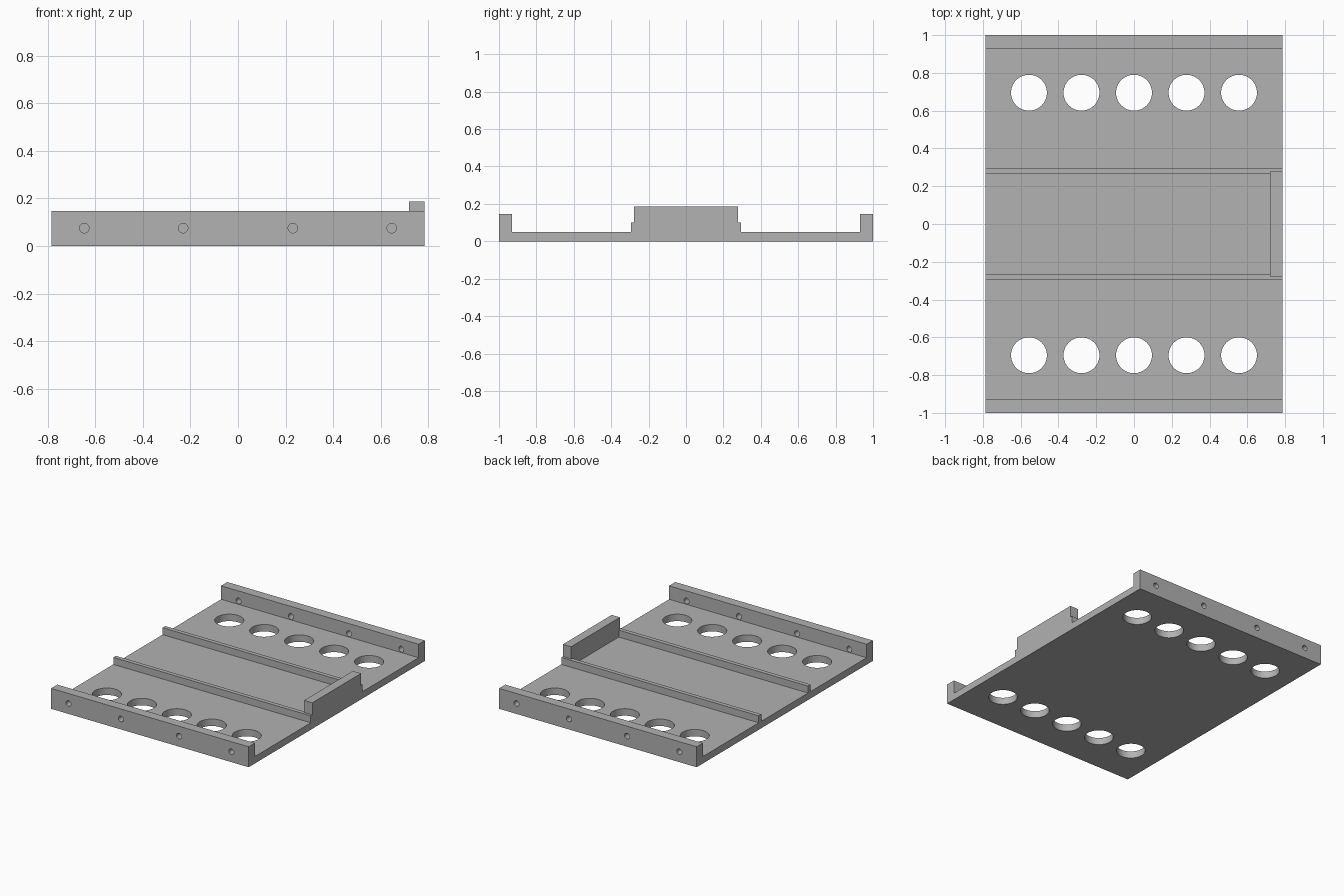
import bpy
import bmesh
from math import radians
from mathutils import Matrix, Vector

cube = bpy.data.objects.get("Cube")
if cube:
    bpy.data.objects.remove(cube, do_unlink=True)

HALF_X = 0.785
FLOOR, RIB_TOP, WALL_TOP, STOP_TOP = 0.05, 0.10, 0.147, 0.187

grey = bpy.data.materials.new("plain grey")
grey.use_nodes = True
grey.diffuse_color = (0.445, 0.445, 0.445, 1)
grey.node_tree.nodes["Principled BSDF"].inputs["Base Color"].default_value = grey.diffuse_color


def make_object(name, bm):
    bmesh.ops.recalc_face_normals(bm, faces=bm.faces)
    mesh = bpy.data.meshes.new(name)
    bm.to_mesh(mesh)
    bm.free()
    mesh.materials.append(grey)
    obj = bpy.data.objects.new(name, mesh)
    bpy.context.collection.objects.link(obj)
    return obj


def add_cylinder(bm, centre, radius, depth, turn=0):
    matrix = Matrix.Translation(centre) @ Matrix.Rotation(radians(turn), 4, 'X')
    bmesh.ops.create_cone(bm, cap_ends=True, segments=48, radius1=radius,
                          radius2=radius, depth=depth, matrix=matrix)


def apply_boolean(target, tool, operation):
    bpy.context.view_layer.objects.active = target
    mod = target.modifiers.new(operation, 'BOOLEAN')
    mod.operation, mod.object, mod.solver = operation, tool, 'EXACT'
    bpy.ops.object.modifier_apply(modifier=mod.name)
    bpy.data.objects.remove(tool, do_unlink=True)


# Tray: floor, two ribs and two side walls as one extruded profile
half = [(0.265, FLOOR), (0.265, RIB_TOP), (0.295, RIB_TOP), (0.295, FLOOR),
        (0.93, FLOOR), (0.93, WALL_TOP), (1, WALL_TOP), (1, 0)]
profile = half + [(-y, z) for y, z in reversed(half)]
bm = bmesh.new()
face = bm.faces.new([bm.verts.new((-HALF_X, y, z)) for y, z in profile])
extruded = bmesh.ops.extrude_face_region(bm, geom=[face])["geom"]
bmesh.ops.translate(bm, vec=(2 * HALF_X, 0, 0),
                    verts=[v for v in extruded if isinstance(v, bmesh.types.BMVert)])
tray = make_object("mounting_tray", bm)

# End stop standing across the ribs
bm = bmesh.new()
low, high = Vector((0.72, -0.277, 0.02)), Vector((HALF_X, 0.277, STOP_TOP))
bmesh.ops.create_cube(bm, size=1, matrix=Matrix.Translation((low + high) / 2)
                      @ Matrix.Diagonal((*(high - low), 1)))
apply_boolean(tray, make_object("end_stop", bm), 'UNION')

# Large floor holes and small screw holes through the walls
bm = bmesh.new()
for side in (-1, 1):
    for i in range(-2, 3):
        add_cylinder(bm, (i * 0.278, side * 0.695, 0.025), 0.095, 0.2)
    for x in (-0.647, -0.231, 0.231, 0.647):
        add_cylinder(bm, (x, side * 0.965, 0.075), 0.02, 0.2, 90)
cutter = make_object("hole_cutter", bm)
cutter.hide_render = True
apply_boolean(tray, cutter, 'DIFFERENCE')

# Smooth hole walls, sharp box edges
bpy.ops.object.select_all(action='DESELECT')
tray.select_set(True)
bpy.context.view_layer.objects.active = tray
bpy.ops.object.shade_smooth_by_angle(angle=radians(30))
